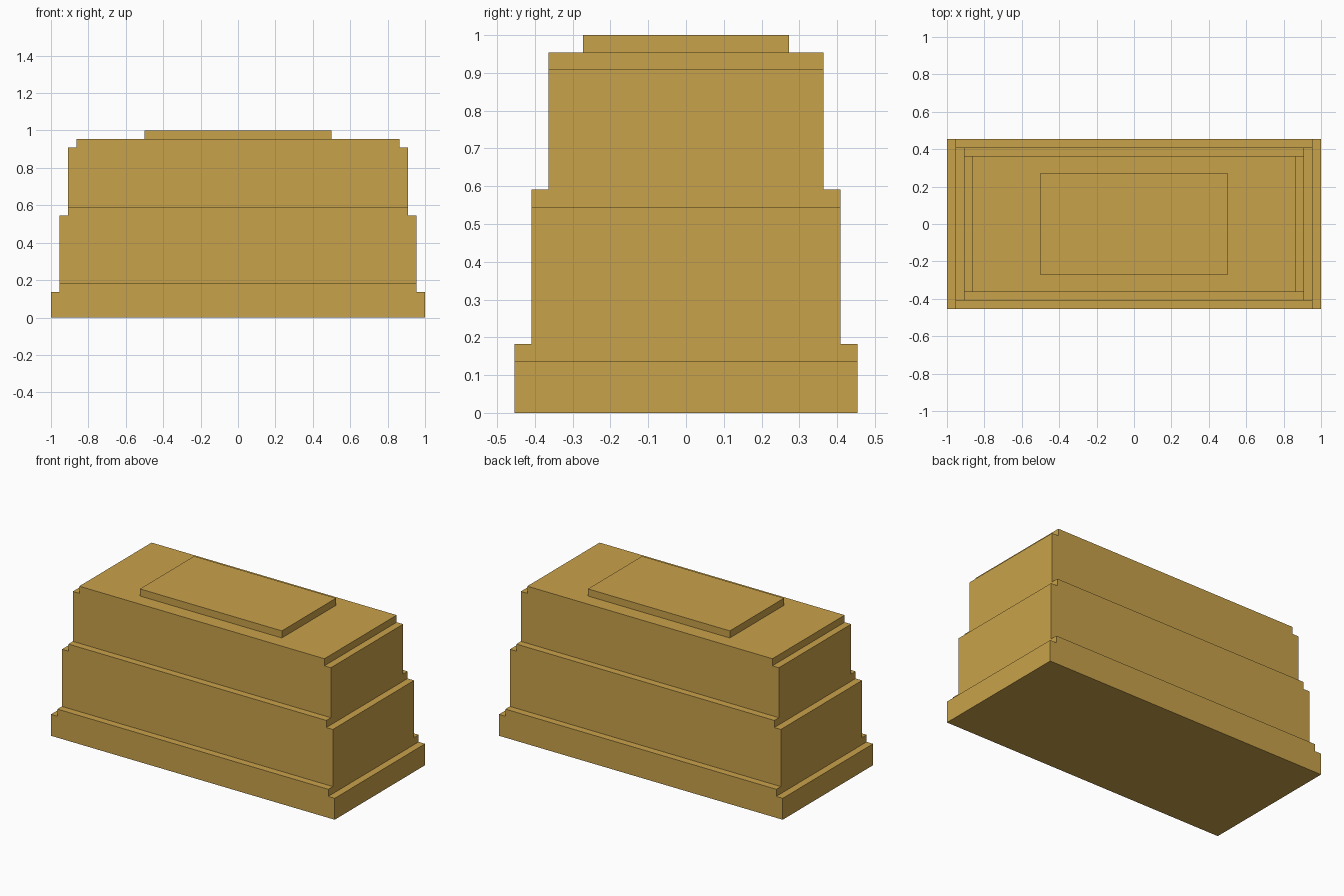
import bpy
import bmesh

if "Cube" in bpy.data.objects:
    bpy.data.objects.remove(bpy.data.objects["Cube"])

U = 1 / 22  # step size shared by all ledges

gold = bpy.data.materials.new("warm_gold")
gold.diffuse_color = (0.584, 0.361, 0.069, 1)
gold.use_nodes = True
gold.node_tree.nodes["Principled BSDF"].inputs["Base Color"].default_value = gold.diffuse_color


def tier(name, half_x, half_y, bottom, top, shoulder=True):
    """Block extruded along y, with the upper end edges notched by one step."""
    if shoulder:
        right = [(half_x, bottom), (half_x, top - 1),
                 (half_x - 1, top - 1), (half_x - 1, top)]
    else:
        right = [(half_x, bottom), (half_x, top)]
    profile = right + [(-x, z) for x, z in reversed(right)]
    bm = bmesh.new()
    face = bm.faces.new([bm.verts.new((x * U, -half_y * U, z * U)) for x, z in profile])
    result = bmesh.ops.extrude_face_region(bm, geom=[face])
    moved = [v for v in result["geom"] if isinstance(v, bmesh.types.BMVert)]
    bmesh.ops.translate(bm, verts=moved, vec=(0, 2 * half_y * U, 0))
    bmesh.ops.recalc_face_normals(bm, faces=bm.faces)
    mesh = bpy.data.meshes.new(name)
    bm.to_mesh(mesh)
    bm.free()
    mesh.materials.append(gold)
    obj = bpy.data.objects.new(name, mesh)
    bpy.context.collection.objects.link(obj)
    return obj


# Base tier carries the whole stepped body
body = tier("stepped_body", 22, 10, 0, 4)

# Upper tiers and top plate overlap the one below and are fused into the body
helpers = [
    tier("middle_tier", 21, 9, 2, 13),
    tier("upper_tier", 20, 8, 10, 21),
    tier("top_plate", 11, 6, 18, 22, shoulder=False),
]
for part in helpers:
    union = body.modifiers.new("join_" + part.name, 'BOOLEAN')
    union.operation = 'UNION'
    union.solver = 'EXACT'
    union.object = part

# Keep the fused result as one clean solid
bpy.context.view_layer.update()
evaluated = body.evaluated_get(bpy.context.evaluated_depsgraph_get())
fused = bpy.data.meshes.new_from_object(evaluated)
body.modifiers.clear()
body.data = fused
for part in helpers:
    bpy.data.objects.remove(part)
